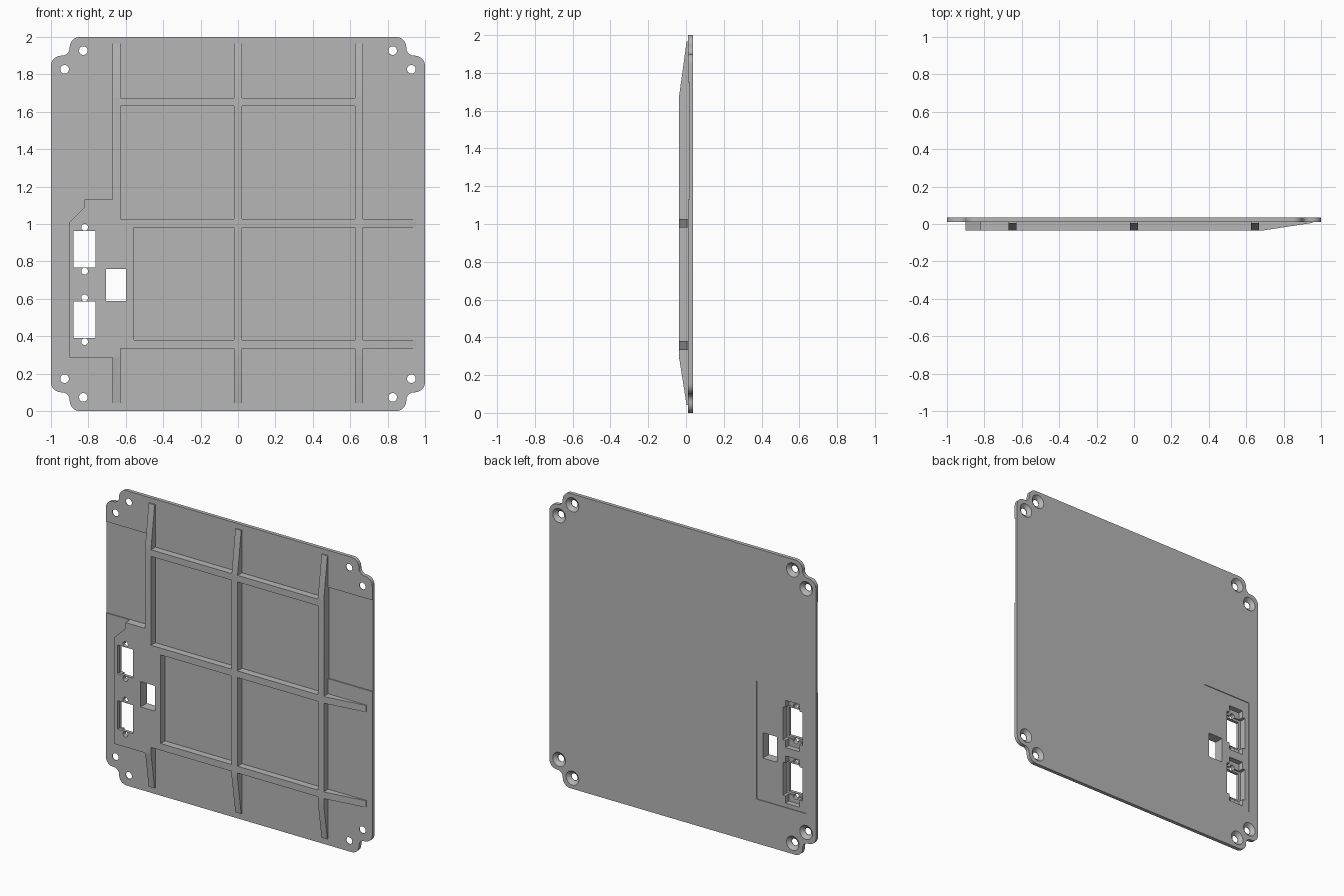
import bpy, bmesh, math
from mathutils import Matrix

cube = bpy.data.objects.get("Cube")
if cube:
    bpy.data.objects.remove(cube, do_unlink=True)

FRONT, FACE, BACK = -0.036, 0.011, 0.036   # rib tops, plate front, plate back

grey = bpy.data.materials.new("plain_grey")
grey.use_nodes = True
grey.diffuse_color = (0.47, 0.47, 0.47, 1)
grey.node_tree.nodes["Principled BSDF"].inputs["Base Color"].default_value = (0.47, 0.47, 0.47, 1)


def finish(name, bm):
    bmesh.ops.recalc_face_normals(bm, faces=bm.faces)
    mesh = bpy.data.meshes.new(name)
    bm.to_mesh(mesh)
    bm.free()
    mesh.materials.append(grey)
    ob = bpy.data.objects.new(name, mesh)
    bpy.context.collection.objects.link(ob)
    return ob


def prism(name, points, axis, lo, hi):
    """Extrude a 2D outline along the given axis (0 = x, 1 = y, 2 = z)."""
    bm = bmesh.new()
    ends = []
    for level in (lo, hi):
        ring = []
        for p in points:
            co = list(p)
            co.insert(axis, level)
            ring.append(bm.verts.new(co))
        ends.append(ring)
    bm.faces.new(ends[0])
    bm.faces.new(ends[1])
    n = len(points)
    for i in range(n):
        j = (i + 1) % n
        bm.faces.new((ends[0][i], ends[0][j], ends[1][j], ends[1][i]))
    return finish(name, bm)


def box(name, x0, x1, z0, z1, y0, y1):
    return prism(name, [(x0, z0), (x1, z0), (x1, z1), (x0, z1)], 1, y0, y1)


def round_cutter(x, z, r_front, r_back, y0, y1):
    bm = bmesh.new()
    bmesh.ops.create_cone(bm, cap_ends=True, segments=32, radius1=r_back, radius2=r_front,
                          depth=y1 - y0,
                          matrix=Matrix.Translation((x, (y0 + y1) / 2, z)) @ Matrix.Rotation(math.pi / 2, 4, 'X'))
    return finish("round_cutter", bm)


def combine(target, other, operation):
    mod = target.modifiers.new("combine", 'BOOLEAN')
    mod.operation, mod.solver, mod.object = operation, 'EXACT', other
    graph = bpy.context.evaluated_depsgraph_get()
    mesh = bpy.data.meshes.new_from_object(target.evaluated_get(graph))
    target.modifiers.clear()
    target.data = mesh
    bpy.data.objects.remove(other, do_unlink=True)


def arc(cx, cz, r, a0, a1, steps=8):
    return [(cx + r * math.cos(math.radians(a0 + (a1 - a0) * i / steps)),
             cz + r * math.sin(math.radians(a0 + (a1 - a0) * i / steps))) for i in range(steps + 1)]


# Plate with stepped, rounded corners
corner = arc(0.945, 0.85, 0.055, 0, 90)
corner = arc(0.945, 0.845, 0.055, 0, 90) + arc(0.94, 0.94, 0.04, 270, 180) + arc(0.845, 0.945, 0.055, 0, 90)
outline = []
for sx, sz in ((1, 1), (-1, 1), (-1, -1), (1, -1)):
    part = [(sx * x, 1 + sz * z) for x, z in corner]
    outline += part if sx * sz > 0 else part[::-1]
panel = prism("panel", outline, 1, FACE, BACK)

# Shallow side recesses on the front
for s in (-1, 1):
    x0, x1 = sorted((s * 0.655, s * 1.1))
    combine(panel, box("side_recess", x0, x1, 1.13, 1.75, -0.2, FACE + 0.007), 'DIFFERENCE')

# Thick connector block
root = 0.026
block = [(-0.9, 0.285), (-0.65, 0.285), (-0.65, 0.335), (-0.555, 0.335), (-0.555, 1.025),
         (-0.65, 1.025), (-0.65, 1.13), (-0.82, 1.13), (-0.82, 1.09), (-0.9, 1.01)]
combine(panel, prism("connector_block", block, 1, FRONT, root), 'UNION')

# Vertical ribs, tapering at both ends
upright = [(root, 0.042), (0.003, 0.042), (FRONT, 0.29), (FRONT, 1.68), (0.003, 1.965), (root, 1.965)]
for x in (-0.65, 0, 0.647):
    combine(panel, prism("upright_rib", upright, 0, x - 0.022, x + 0.022), 'UNION')

# Cross ribs, the lower two tapering out to the side
combine(panel, box("top_cross_rib", -0.65, 0.647, 1.63, 1.675, FRONT, root), 'UNION')
cross = [(-0.65, root), (-0.65, FRONT), (0.68, FRONT), (0.955, 0.006), (0.955, root)]
for z in (0.357, 1.004):
    combine(panel, prism("cross_rib", cross, 2, z - 0.023, z + 0.023), 'UNION')

# Shallow recess behind the connectors
combine(panel, box("rear_recess", -0.925, -0.555, 0.3, 1.1, BACK - 0.005, 0.2), 'DIFFERENCE')

# Connector openings with stepped rear pockets and screw holes
for z in (0.865, 0.488):
    combine(panel, box("end_pocket", -0.875, -0.768, z - 0.16, z + 0.16, -0.005, 0.2), 'DIFFERENCE')
    combine(panel, box("wide_pocket", -0.897, -0.748, z - 0.112, z + 0.112, -0.015, 0.2), 'DIFFERENCE')
    combine(panel, box("opening", -0.88, -0.763, z - 0.097, z + 0.097, -0.2, 0.2), 'DIFFERENCE')
    for dz in (-0.117, 0.117):
        combine(panel, round_cutter(-0.82, z + dz, 0.018, 0.018, -0.2, 0.2), 'DIFFERENCE')
combine(panel, box("small_opening", -0.706, -0.598, 0.588, 0.76, -0.2, 0.2), 'DIFFERENCE')

# Countersunk corner holes
for sx in (-1, 1):
    for sz in (-1, 1):
        for x, z in ((0.927, 0.827), (0.827, 0.927)):
            combine(panel, round_cutter(sx * x, 1 + sz * z, 0.023, 0.023, -0.2, 0.2), 'DIFFERENCE')
            combine(panel, round_cutter(sx * x, 1 + sz * z, 0.022, 0.049, 0.014, BACK + 0.001), 'DIFFERENCE')

bpy.ops.object.select_all(action='DESELECT')
panel.select_set(True)
bpy.context.view_layer.objects.active = panel
bpy.ops.object.shade_smooth_by_angle(angle=math.radians(30))
